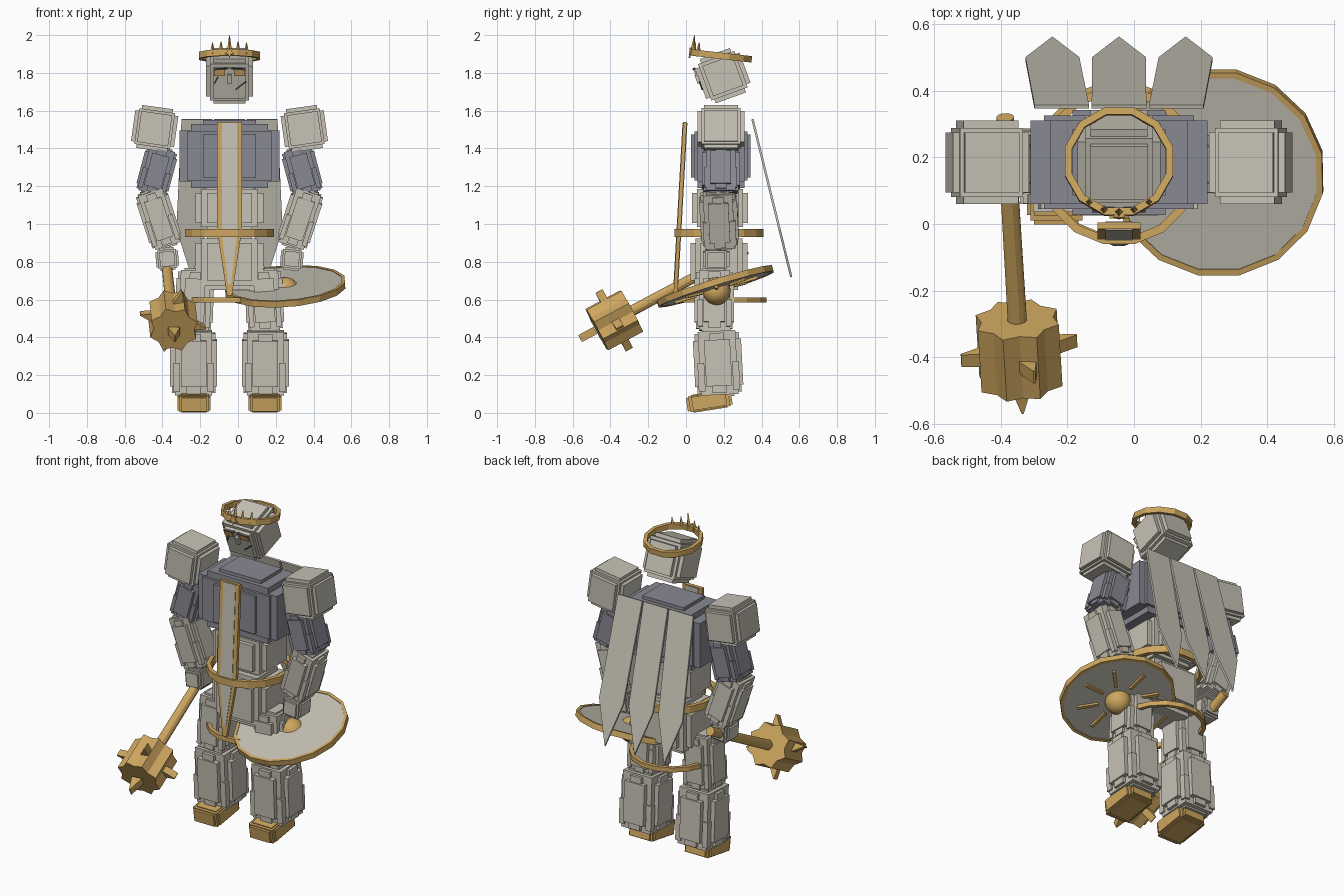
import bpy, bmesh, math
from mathutils import Matrix, Vector

if "Cube" in bpy.data.objects:
    bpy.data.objects.remove(bpy.data.objects["Cube"])

CX, CY = -0.045, 0.185          # body axis
R = math.radians


def material(name, rgb):
    m = bpy.data.materials.new(name)
    m.diffuse_color = (*rgb, 1)
    m.use_nodes = True
    m.node_tree.nodes["Principled BSDF"].inputs["Base Color"].default_value = m.diffuse_color
    return m


STONE = material("pale_stone", (0.57, 0.54, 0.465))
SLATE = material("blue_slate", (0.25, 0.25, 0.292))
GOLD = material("old_gold", (0.62, 0.385, 0.115))
DARK = material("dark_iron", (0.08, 0.08, 0.085))


def finish(name, bm, mat, loc=(0, 0, 0), rot=(0, 0, 0), matrix=None):
    bmesh.ops.recalc_face_normals(bm, faces=bm.faces)
    me = bpy.data.meshes.new(name)
    bm.to_mesh(me)
    bm.free()
    me.materials.append(mat)
    ob = bpy.data.objects.new(name, me)
    bpy.context.collection.objects.link(ob)
    if matrix is not None:
        ob.matrix_world = matrix
    else:
        ob.location = loc
        ob.rotation_euler = [R(a) for a in rot]
    return ob


def add_box(bm, size, at=(0, 0, 0), matrix=Matrix()):
    bmesh.ops.create_cube(bm, size=1, matrix=matrix @ Matrix.Translation(at) @ Matrix.Diagonal((*size, 1)))


def boxes(name, sizes, mat, loc, rot=(0, 0, 0)):
    bm = bmesh.new()
    for s in sizes:
        add_box(bm, s)
    return finish(name, bm, mat, loc, rot)


def chunk(name, size, mat, loc, rot=(0, 0, 0), k=0.66, core=0.83):
    """Block with a raised plate on each of its six faces."""
    x, y, z = size
    return boxes(name, [(x, y * k, z * k), (x * k, y, z * k), (x * k, y * k, z),
                        (x * core, y * core, z * core)], mat, loc, rot)


def limb(name, size, mat, loc, rot=(0, 0, 0)):
    """Long block with side plates and stepped tabs at the ends."""
    x, y, z = size
    bm = bmesh.new()
    for s in [(x * .78, y * .78, z * .94), (x, y * .54, z * .68), (x * .54, y, z * .68),
              (x * .92, y * .3, z * .88), (x * .3, y * .92, z * .88), (x * .6, y * .6, z)]:
        add_box(bm, s)
    for sx in (-1, 1):
        for sy in (-1, 1):
            add_box(bm, (x * .14, y * .14, z * .42), (sx * x * .36, sy * y * .36, -z * .2))
    return finish(name, bm, mat, loc, rot)


def prism(bm, pts, depth, matrix=Matrix()):
    """Extrude a 2D outline along local z, centred."""
    vs = [bm.verts.new(matrix @ Vector((x, y, -depth / 2))) for x, y in pts]
    f = bm.faces.new(vs)
    ext = bmesh.ops.extrude_face_region(bm, geom=[f])["geom"]
    move = (matrix.to_3x3() @ Vector((0, 0, depth)))
    bmesh.ops.translate(bm, vec=move, verts=[v for v in ext if isinstance(v, bmesh.types.BMVert)])


def ring(name, r_out, r_in, h, n, mat, loc, rot=(0, 0, 0)):
    bm = bmesh.new()
    prof = [(r_in, -h / 2), (r_out, -h / 2), (r_out, h / 2), (r_in, h / 2)]
    loops = []
    for i in range(n):
        a = 2 * math.pi * (i + .5) / n
        loops.append([bm.verts.new((r * math.cos(a), r * math.sin(a), z)) for r, z in prof])
    for i in range(n):
        a, b = loops[i], loops[(i + 1) % n]
        for j in range(4):
            k = (j + 1) % 4
            bm.faces.new((a[j], b[j], b[k], a[k]))
    return finish(name, bm, mat, loc, rot)


def polygon(n, r, r2=None):
    r2 = r2 or r
    return [((r if i % 2 else r2) * math.cos(2 * math.pi * (i + .5) / n),
             (r if i % 2 else r2) * math.sin(2 * math.pi * (i + .5) / n)) for i in range(n)]


# Torso
boxes("chest", [(.53, .25, .27), (.28, .315, .23), (.41, .25, .34)], SLATE, (CX, CY, 1.36))
boxes("chest_core", [(.45, .28, .26), (.28, .2, .38)], SLATE, (CX, CY, 1.36))
chunk("abdomen", (.36, .295, .24), STONE, (CX, CY - .005, 1.085))
chunk("hips", (.36, .30, .30), STONE, (CX, CY - .01, .80))

# Waist rings
ring("belt", .24, .215, .042, 16, GOLD, (CX, .175, .952))
ring("skirt_hoop", .245, .222, .028, 16, GOLD, (CX, .187, .598))

# Limbs on both sides
for s, side in ((-1, "right"), (1, "left")):
    def at(dx, y, z):
        return (CX + s * dx, y, z)
    chunk(side + "_shoulder", (.23, .25, .23), STONE, at(.396, CY, 1.505), (0, -8 * s, 0), k=.72)
    limb(side + "_upper_arm", (.175, .20, .26), SLATE, at(.385, CY, 1.28), (0, -15 * s, 0))
    limb(side + "_forearm", (.175, .20, .32), STONE, at(.375, .175, 1.03), (3, 18 * s, 0))
    chunk(side + "_hand", (.12, .14, .12), STONE, at(.33, .16, .815), (0, 5 * s, 0))
    limb(side + "_thigh", (.20, .21, .34), STONE, at(.185, .15, .595), (0, -2 * s, 0))
    limb(side + "_shin", (.25, .255, .36), STONE, at(.19, .17, .265), (3, 0, 0))
    chunk(side + "_foot", (.175, .24, .095), GOLD, at(.188, .123, .062), (9, 0, 0), k=.76, core=.89)

# Head, tilted forward
HEAD_AT, HEAD_ROT = (CX, .195, 1.785), (20, 0, 0)
chunk("head", (.25, .25, .25), STONE, HEAD_AT, HEAD_ROT, k=.68, core=.82)


def face_part(name, mat, parts):
    bm = bmesh.new()
    for size, pos, roll in parts:
        add_box(bm, size, matrix=Matrix.Translation(pos) @ Matrix.Rotation(R(roll), 4, 'Y'))
    finish(name, bm, mat, HEAD_AT, HEAD_ROT)


face_part("eyes", GOLD, [((.056, .009, .032), (s * .053, -.13, .064), 0) for s in (-1, 1)])
face_part("brows", DARK, [((.07, .016, .006), (s * .045, -.131, .086), 4 * s) for s in (-1, 1)])
face_part("scars", DARK, [((.07, .008, .006), (.06, -.127, -.01), -40),
                          ((.04, .008, .006), (-.07, -.127, .02), -65)])
face_part("nose", STONE, [((.022, .02, .05), (0, -.13, .03), 0)])

# Crown, higher at the front
CROWN_AT, CROWN_ROT = (CX, .187, 1.89), (-6.5, 0, 0)
ring("crown_band", .168, .146, .034, 12, GOLD, CROWN_AT, CROWN_ROT)
bm = bmesh.new()
for dx, h in ((-.09, .06), (-.045, .065), (0, .095), (.045, .065), (.09, .06)):
    y = -math.sqrt(.153 ** 2 - dx * dx)
    bmesh.ops.create_cone(bm, cap_ends=True, segments=4, radius1=.015, radius2=.002, depth=h,
                          matrix=Matrix.Translation((dx, y, h / 2 - .004)))
# star plate on the front of the band
prism(bm, polygon(10, .03, .013), .01,
      Matrix.Translation((0, -.166, 0)) @ Matrix.Rotation(R(90), 4, 'X'))
finish("crown_spikes", bm, GOLD, CROWN_AT, CROWN_ROT)

# Front tabard: gold border with a pale panel
UP = Matrix.Rotation(R(90), 4, 'X')
for name, mat, w, top, sh, tip, t in (("tabard_border", GOLD, .065, 1.54, .965, .62, .02),
                                      ("tabard_panel", STONE, .041, 1.535, .955, .68, .026)):
    bm = bmesh.new()
    z0 = 1.08
    prism(bm, [(-w, top - z0), (w, top - z0), (w, sh - z0), (w * .2, tip - z0),
               (-w * .2, tip - z0), (-w, sh - z0)], t, UP)
    finish(name, bm, mat, (CX, -.031, z0), (-3.2, 0, 0))

# Cape: three pointed strips leaning away from the back
for i in (-1, 0, 1):
    bm = bmesh.new()
    c = .20 * i
    prism(bm, [(c * .86 - .082, 0), (c * .86 + .082, 0), (c + .081, -.60), (c, -.86), (c - .081, -.60)],
          .012, UP)
    finish("cape_strip", bm, STONE, (CX, .352, 1.555), (13.8, 0, 0))

# Shield lying flat at the left hand
SH_AT, SH_ROT = (.249, .155, .67), (17, -4, 0)
bm = bmesh.new()
prism(bm, polygon(16, .312), .026)
finish("shield_plate", bm, STONE, SH_AT, SH_ROT)
ring("shield_rim", .324, .306, .034, 16, GOLD, SH_AT, SH_ROT)
bm = bmesh.new()
bmesh.ops.create_uvsphere(bm, u_segments=16, v_segments=10, radius=.074,
                          matrix=Matrix.Translation((0, 0, -.026)))
for f in bm.faces:
    f.smooth = True
finish("shield_boss", bm, GOLD, SH_AT, SH_ROT)
bm = bmesh.new()
for i in range(8):
    add_box(bm, (.12, .018, .018), (.17, 0, -.018), Matrix.Rotation(i * math.pi / 4, 4, 'Z'))
finish("shield_rays", bm, GOLD, SH_AT, SH_ROT)

# Mace held in the right hand, pointing forward and down
head_c = Vector((-.345, -.38, .49))
tail = Vector((-.387, .32, .865))
zc = (head_c - tail).normalized()
yc = zc.cross(Vector((1, 0, 0))).normalized()
xc = yc.cross(zc)
frame = Matrix.Translation(head_c) @ Matrix((xc, yc, zc)).transposed().to_4x4() @ Matrix.Rotation(R(-15), 4, 'Z')
length = (head_c - tail).length
bm = bmesh.new()
bmesh.ops.create_cone(bm, cap_ends=True, segments=12, radius1=.027, radius2=.03, depth=length,
                      matrix=Matrix.Translation((0, 0, -length / 2)))
finish("mace_handle", bm, GOLD, matrix=frame)
bm = bmesh.new()
prism(bm, polygon(16, .132, .108), .21)
finish("mace_head", bm, GOLD, matrix=frame)
bm = bmesh.new()
spikes = [Matrix.Rotation(i * math.pi / 2, 4, 'Z') @ Matrix.Rotation(R(90), 4, 'Y') for i in range(4)]
for m in spikes + [Matrix.Translation((0, 0, .025)) @ Matrix.Rotation(R(105), 4, 'Z')]:
    # chisel-shaped wedge, narrow across and wide along the handle
    new = bmesh.ops.create_cube(bm, size=1)["verts"]
    for v in new:
        taper = .006 if v.co.z > 0 else .065
        v.co = m @ Vector((v.co.x * .042, v.co.y * taper, .135 + v.co.z * .09))
finish("mace_spikes", bm, GOLD, matrix=frame)
